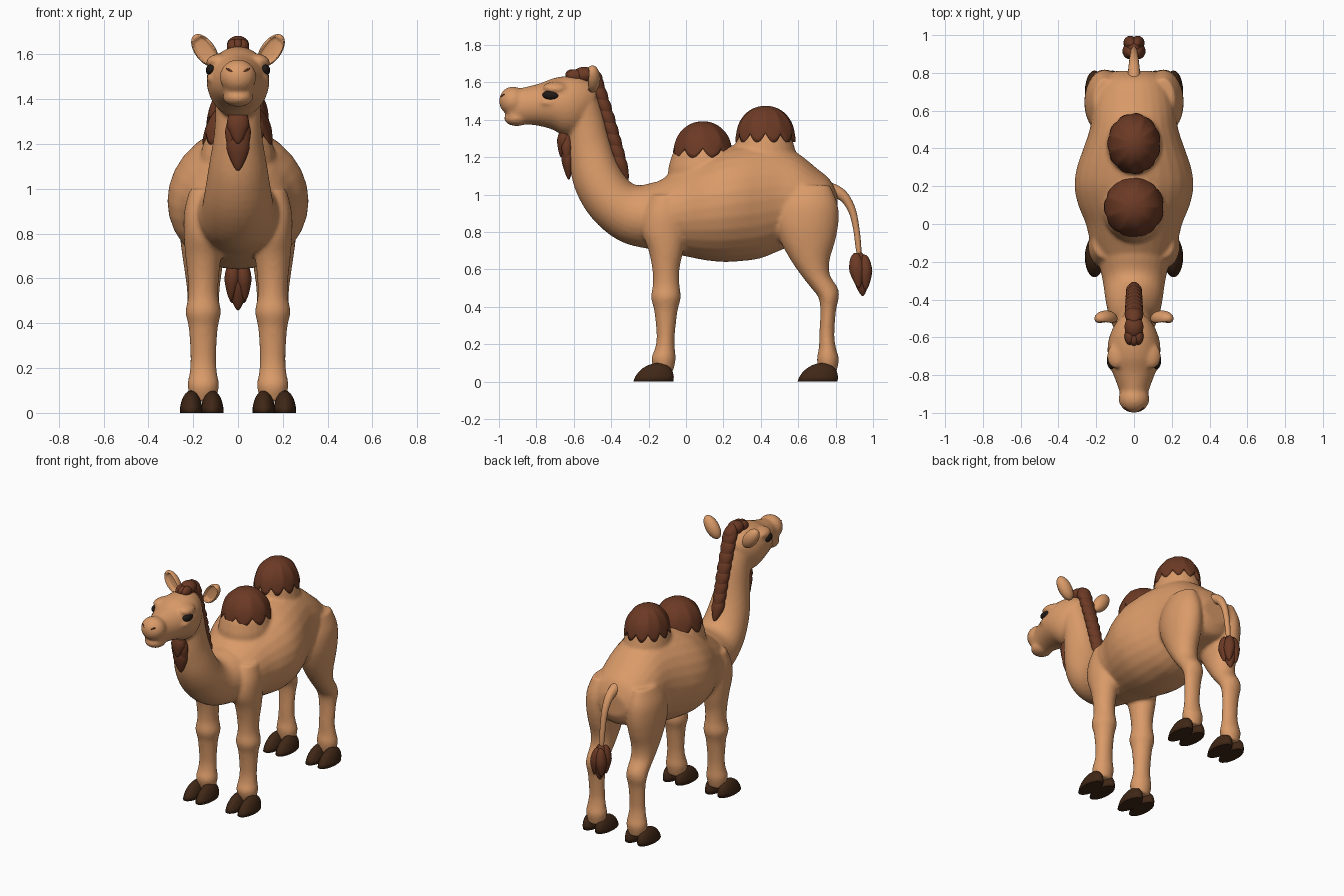
import bpy, bmesh, math
from mathutils import Vector, Matrix

if "Cube" in bpy.data.objects:
    bpy.data.objects.remove(bpy.data.objects["Cube"])

def material(name, rgb):
    m = bpy.data.materials.new(name)
    m.diffuse_color = (*rgb, 1)
    m.use_nodes = True
    m.node_tree.nodes["Principled BSDF"].inputs["Base Color"].default_value = m.diffuse_color
    return m

TAN = material("tan_coat", (0.70, 0.325, 0.14))
BROWN = material("brown_hair", (0.15, 0.042, 0.018))
HOOF = material("dark_hoof", (0.05, 0.02, 0.008))
EYE = material("black_eye", (0.015, 0.01, 0.008))

def finish(name, bm, mat):
    bmesh.ops.recalc_face_normals(bm, faces=bm.faces)
    me = bpy.data.meshes.new(name)
    bm.to_mesh(me)
    bm.free()
    me.materials.append(mat)
    for p in me.polygons:
        p.use_smooth = True
    ob = bpy.data.objects.new(name, me)
    bpy.context.collection.objects.link(ob)
    return ob

def spline(rings, steps=4):
    # Catmull-Rom interpolation between the given cross-sections
    r = [rings[0]] + list(rings) + [rings[-1]]
    out = []
    for i in range(1, len(r) - 2):
        for k in range(steps):
            t = k / steps
            out.append([0.5 * (2*b + (c-a)*t + (2*a-5*b+4*c-d)*t*t + (3*b-a-3*c+d)*t**3)
                        for a, b, c, d in zip(r[i-1], r[i], r[i+1], r[i+2])])
    return out + [list(rings[-1])]

def loft(bm, rings, x=0, sides=28):
    # each ring: two opposite side-view points (y, z, y, z) and a half-width in x
    loops = []
    for y1, z1, y2, z2, w in spline(rings):
        c, h = Vector((x, (y1+y2)/2, (z1+z2)/2)), Vector((0, (y1-y2)/2, (z1-z2)/2))
        loops.append([bm.verts.new(c + h*math.sin(a) + Vector((w*math.cos(a), 0, 0)))
                      for a in (2*math.pi*i/sides for i in range(sides))])
    for a, b in zip(loops, loops[1:]):
        for i in range(sides):
            j = (i+1) % sides
            bm.faces.new((a[i], a[j], b[j], b[i]))
    bm.faces.new(loops[0])
    bm.faces.new(loops[-1])

def blob(bm, c, r, rot=Matrix.Identity(4), seg=24):
    m = Matrix.Translation(c) @ rot @ Matrix.Diagonal((*r, 1))
    return bmesh.ops.create_uvsphere(bm, u_segments=seg, v_segments=seg//2, radius=1, matrix=m)["verts"]

def lock(bm, c, r, tilt=0, roll=0):
    # hair lock: ellipsoid narrowing to a tip at its lower end
    rot = Matrix.Rotation(tilt, 4, 'X') @ Matrix.Rotation(roll, 4, 'Y')
    vs = blob(bm, (0, 0, 0), r)
    for v in vs:
        f = max(0, -v.co.z / r[2])
        v.co.x *= 1 - 0.45*f
        v.co.y *= 1 - 0.45*f
        v.co = rot @ v.co + Vector(c)

# ---- coat: torso, neck, head, legs fused into one skin ----
bm = bmesh.new()
torso = [(-.22, 1.0, .76, .12), (-.18, 1.05, .715, .19), (-.1, 1.1, .69, .23), (0, 1.16, .67, .255),
         (.1, 1.21, .65, .295), (.2, 1.25, .64, .315), (.3, 1.27, .645, .302), (.4, 1.28, .66, .268),
         (.5, 1.27, .70, .235), (.6, 1.22, .74, .22), (.7, 1.14, .76, .2), (.77, 1.08, .78, .17),
         (.81, 1.0, .85, .1)]
loft(bm, [(y, t, y, b, w) for y, t, b, w in torso])
loft(bm, [(0, 1.08, 0, .69, .2), (-.15, 1.07, -.2, .71, .19), (-.25, 1.05, -.36, .755, .165),
          (-.31, 1.08, -.5, .87, .15), (-.37, 1.18, -.59, 1.02, .13), (-.41, 1.3, -.625, 1.18, .107),
          (-.44, 1.42, -.63, 1.32, .1), (-.47, 1.52, -.64, 1.42, .1), (-.5, 1.6, -.64, 1.5, .08)])
loft(bm, [(-.47, 1.56, -.55, 1.38, .08), (-.52, 1.61, -.6, 1.32, .115), (-.6, 1.635, -.66, 1.32, .138),
          (-.7, 1.625, -.72, 1.35, .137), (-.78, 1.595, -.8, 1.37, .112), (-.86, 1.575, -.86, 1.375, .086),
          (-.92, 1.56, -.92, 1.38, .068), (-.95, 1.53, -.95, 1.4, .06)])
blob(bm, (0, -.925, 1.5), (.082, .075, .078))      # upper lip and nose
blob(bm, (0, -.905, 1.408), (.068, .068, .042))    # lower lip
blob(bm, (0, .09, 1.08), (.175, .19, .27))         # front hump base
blob(bm, (0, .42, 1.17), (.15, .17, .27))          # rear hump base
front = [(1.0, -.18, -.03, .06), (.9, -.225, -.005, .085), (.8, -.235, 0, .087), (.7, -.2, -.015, .08),
         (.6, -.18, -.035, .069), (.52, -.177, -.035, .067), (.45, -.187, -.028, .079),
         (.38, -.17, -.045, .065), (.25, -.157, -.06, .057), (.18, -.165, -.06, .061),
         (.12, -.185, -.055, .07), (.05, -.165, -.07, .055)]
hind = [(1.05, .54, .77, .06), (.95, .49, .81, .1), (.85, .475, .815, .108), (.75, .505, .797, .1),
        (.65, .56, .768, .086), (.57, .615, .77, .075), (.5, .67, .812, .071), (.45, .708, .817, .07),
        (.38, .718, .802, .059), (.25, .713, .793, .054), (.18, .71, .802, .061),
        (.12, .70, .817, .07), (.05, .71, .805, .055)]
for s in (1, -1):
    for leg in (front, hind):
        loft(bm, [(a, z, b, z, w) for z, a, b, w in leg], x=.155*s)
    blob(bm, (.098*s, -.70, 1.575), (.048, .065, .026), Matrix.Rotation(.35*s, 4, 'Y'))  # brow
    blob(bm, (.107*s, -.725, 1.492), (.035, .06, .02))                                  # lower lid
skin = finish("camel_body", bm, TAN)
mod = skin.modifiers.new("fuse", 'REMESH')
mod.mode, mod.voxel_size, mod.use_smooth_shade = 'VOXEL', .011, True
mod = skin.modifiers.new("soften", 'SMOOTH')
mod.factor, mod.iterations = .5, 5

# ---- tail and tuft ----
bm = bmesh.new()
loft(bm, [(.76, 1.07, .75, .97, .04), (.82, 1.045, .795, .98, .032), (.87, 1.0, .835, .96, .027),
          (.908, .92, .872, .9, .022), (.927, .82, .895, .81, .019), (.937, .72, .907, .715, .017),
          (.935, .65, .92, .65, .01)], sides=16)
finish("tail", bm, TAN)
bm = bmesh.new()
lock(bm, (0, .936, .575), (.05, .05, .118), .08)
for s in (1, -1):
    lock(bm, (.025*s, .915, .595), (.036, .042, .095), .1, -.08*s)
    lock(bm, (.02*s, .958, .585), (.036, .038, .095), .05, -.08*s)
finish("tail_tuft", bm, BROWN)

# ---- scalloped hair caps on the humps ----
def hump_cap(name, y, top, rx, ry, h, lobes):
    bm = bmesh.new()
    n, seg = 14, 108
    apex, prev = bm.verts.new((0, y, top)), None
    for k in range(1, n + 2):
        f = min(k, n) / n
        ring = []
        for i in range(seg):
            a = 2*math.pi*i/seg
            sc = abs(math.sin(lobes*a/2))
            q = math.sin(f*math.pi/2)**.95 * (1 + .05*sc*f**3) * (.85 if k > n else 1)
            z = top - h*(1 - math.cos(f*math.pi/2)) - .05*(sc - .4)*f**3
            ring.append(bm.verts.new((rx*q*math.cos(a), y + ry*q*math.sin(a), z)))
        for i in range(seg):
            j = (i+1) % seg
            bm.faces.new((prev[i], prev[j], ring[j], ring[i]) if prev else (apex, ring[j], ring[i]))
        prev = ring
    bm.faces.new(prev)
    finish(name, bm, BROWN)

hump_cap("front_hump_hair", .09, 1.392, .152, .155, .165, 9)
hump_cap("rear_hump_hair", .425, 1.475, .135, .155, .165, 11)

# ---- mane, forelock and beard ----
bm = bmesh.new()
for i in range(8):
    t = i / 7
    lock(bm, (0, -.475 + .125*t + .02*t*(1-t), 1.59 - .43*t), (.05 - .008*t, .038, .095), .42)
finish("mane", bm, BROWN)
bm = bmesh.new()
blob(bm, (0, -.545, 1.64), (.05, .06, .043))
for s in (1, -1):
    blob(bm, (.022*s, -.595, 1.635), (.028, .045, .034))
blob(bm, (0, -.61, 1.64), (.024, .035, .03))
blob(bm, (0, -.49, 1.615), (.045, .045, .05))
finish("forelock", bm, BROWN)
bm = bmesh.new()
lock(bm, (0, -.632, 1.185), (.052, .034, .105), .05)
lock(bm, (0, -.655, 1.285), (.05, .035, .085), -.15)
for s in (1, -1):
    lock(bm, (.028*s, -.637, 1.25), (.03, .03, .085), 0, -.1*s)
finish("beard", bm, BROWN)

# ---- ears, eyes, nostrils, hooves (mirrored) ----
for s, side in ((1, "left"), (-1, "right")):
    bm = bmesh.new()
    for v in blob(bm, (0, 0, 0), (.046, .042, .083), seg=32):
        rr = (v.co.x/.046)**2 + (v.co.z/.083)**2
        if v.co.y < 0 and rr < .68:
            v.co.y *= -.3                                     # hollow of the ear
        v.co = Matrix.Rotation(.62*s, 4, 'Y') @ v.co + Vector((.148*s, -.5, 1.618))
    finish(side + "_ear", bm, TAN)
    bm = bmesh.new()
    blob(bm, (.12*s, -.722, 1.53), (.024, .046, .025), Matrix.Rotation(-.12, 4, 'X'))
    finish(side + "_eye", bm, EYE)
    bm = bmesh.new()
    blob(bm, (.034*s, -.982, 1.527), (.025, .006, .005), Matrix.Rotation(-.5*s, 4, 'Y') @ Matrix.Rotation(.4*s, 4, 'Z'), 12)
    finish(side + "_nostril", bm, BROWN)
    for end, yc in (("front", -.175), ("hind", .703)):
        bm = bmesh.new()
        for dx in (-.047, .047):
            for v in blob(bm, (0, 0, 0), (.051, .107, .1)):
                z = max(0, v.co.z)
                if v.co.z < 0:                                # broad flat sole
                    v.co.x, v.co.y = v.co.x*1.0, v.co.y
                v.co = Vector((v.co.x + .162*s + dx, v.co.y + yc + .25*z, z))
        bmesh.ops.remove_doubles(bm, verts=bm.verts, dist=1e-5)
        finish(f"{end}_{side}_hoof", bm, HOOF)
